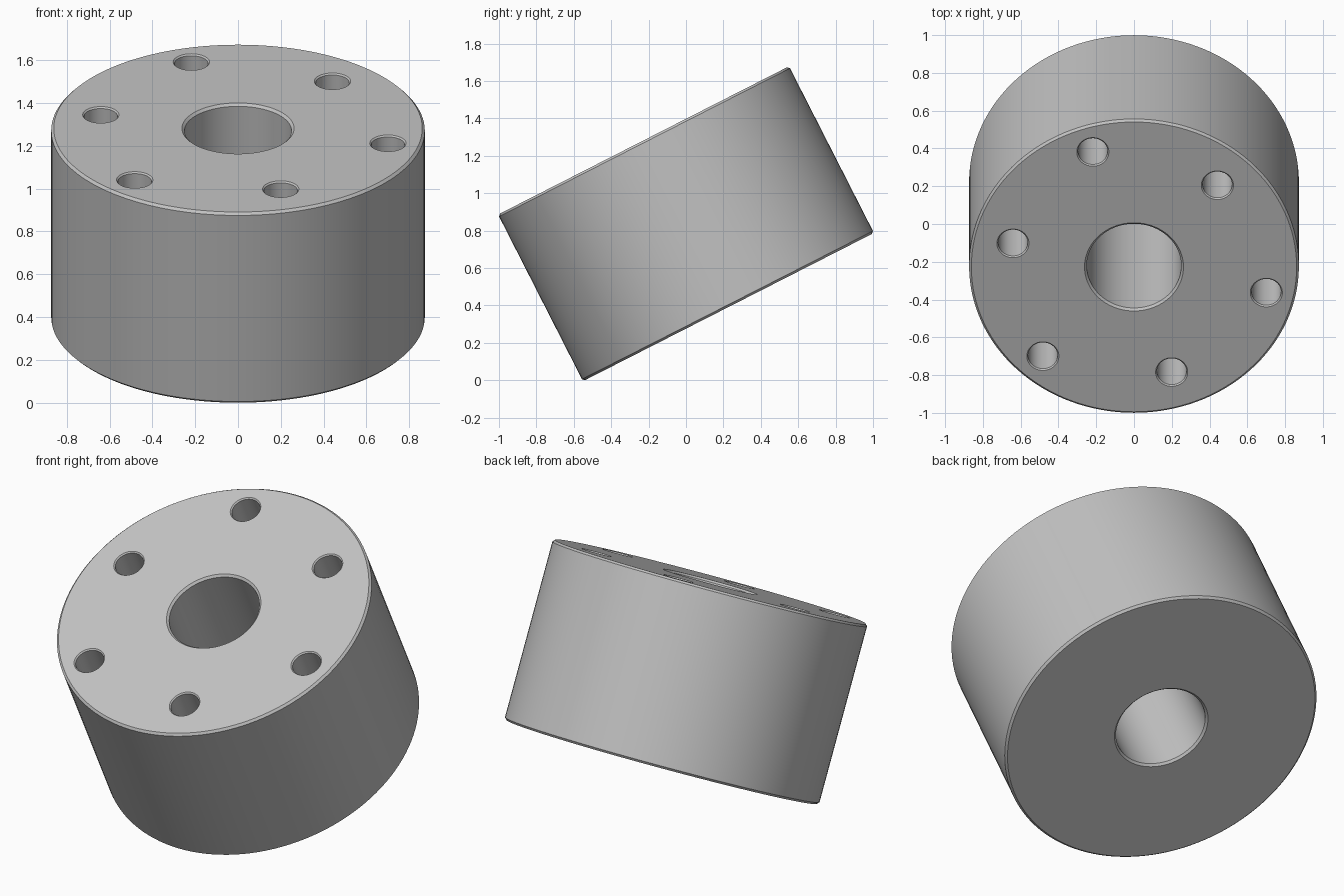
import bpy, bmesh
from math import cos, sin, pi, radians

cube = bpy.data.objects.get("Cube")
if cube:
    bpy.data.objects.remove(cube, do_unlink=True)

RADIUS, HALF, BORE, CHAMFER = 0.873, 0.5, 0.25, 0.012
TILT = radians(27)

grey = bpy.data.materials.new("machined grey")
grey.use_nodes = True
grey.diffuse_color = (0.54, 0.54, 0.54, 1)
grey.node_tree.nodes["Principled BSDF"].inputs["Base Color"].default_value = grey.diffuse_color


def lathe(name, profile, segments):
    """Revolve a closed (radius, z) profile about z."""
    bm = bmesh.new()
    rings = [[bm.verts.new((r * cos(2 * pi * i / segments), r * sin(2 * pi * i / segments), z))
              for r, z in profile] for i in range(segments)]
    n = len(profile)
    for i in range(segments):
        a, b = rings[i], rings[(i + 1) % segments]
        for j in range(n):
            k = (j + 1) % n
            bm.faces.new((a[j], b[j], b[k], a[k]))
    bmesh.ops.remove_doubles(bm, verts=bm.verts, dist=1e-6)
    bmesh.ops.dissolve_degenerate(bm, edges=bm.edges, dist=1e-6)
    # drop the zero-width faces lying along the axis
    thin = [f for f in bm.faces if f.calc_area() < 1e-9]
    bmesh.ops.delete(bm, geom=thin, context='FACES')
    bmesh.ops.recalc_face_normals(bm, faces=bm.faces)
    mesh = bpy.data.meshes.new(name)
    bm.to_mesh(mesh)
    bm.free()
    mesh.materials.append(grey)
    obj = bpy.data.objects.new(name, mesh)
    bpy.context.collection.objects.link(obj)
    return obj


# Thick cylinder with a through bore, chamfered on every rim
half_profile = [(BORE, HALF - CHAMFER), (BORE + CHAMFER, HALF),
                (RADIUS - CHAMFER, HALF), (RADIUS, HALF - CHAMFER)]
body = lathe("cylinder_body", half_profile + [(r, -z) for r, z in reversed(half_profile)], 128)

# Blind holes, alternating between two bolt circles
HOLE, LIP, DEPTH = 0.078, 0.007, 0.5
hole_profile = [(HOLE, -DEPTH), (HOLE, -LIP), (HOLE + LIP, 0), (HOLE + LIP, 0.05)]
cutters = []
for i in range(6):
    cutter = lathe("hole_cutter", hole_profile, 48)
    bm = bmesh.new()
    bm.from_mesh(cutter.data)
    # swap the inner closing wall for flat end caps
    bmesh.ops.delete(bm, geom=[f for f in bm.faces if len({round(v.co.z, 4) for v in f.verts}
                     & {-DEPTH, 0.05}) == 2], context='FACES_ONLY')
    bmesh.ops.holes_fill(bm, edges=[e for e in bm.edges if e.is_boundary], sides=0)
    bmesh.ops.recalc_face_normals(bm, faces=bm.faces)
    angle, dist = radians(47.7 + 60 * i), (0.656, 0.717)[i % 2]
    bmesh.ops.translate(bm, verts=bm.verts, vec=(dist * cos(angle), dist * sin(angle), HALF))
    bm.to_mesh(cutter.data)
    bm.free()
    cutter.hide_render = True
    cutters.append(cutter)
    cut = body.modifiers.new("bolt_hole", 'BOOLEAN')
    cut.operation, cut.solver, cut.object = 'DIFFERENCE', 'EXACT', cutter

bpy.ops.object.select_all(action='DESELECT')
bpy.context.view_layer.objects.active = body
body.select_set(True)
for mod in list(body.modifiers):
    bpy.ops.object.modifier_apply(modifier=mod.name)
for cutter in cutters:
    bpy.data.objects.remove(cutter, do_unlink=True)

bpy.ops.object.shade_smooth_by_angle(angle=radians(25))

# Tip the part towards the front, resting on its lower rim
body.rotation_euler.x = TILT
body.location.z = (RADIUS - CHAMFER) * sin(TILT) + HALF * cos(TILT)
